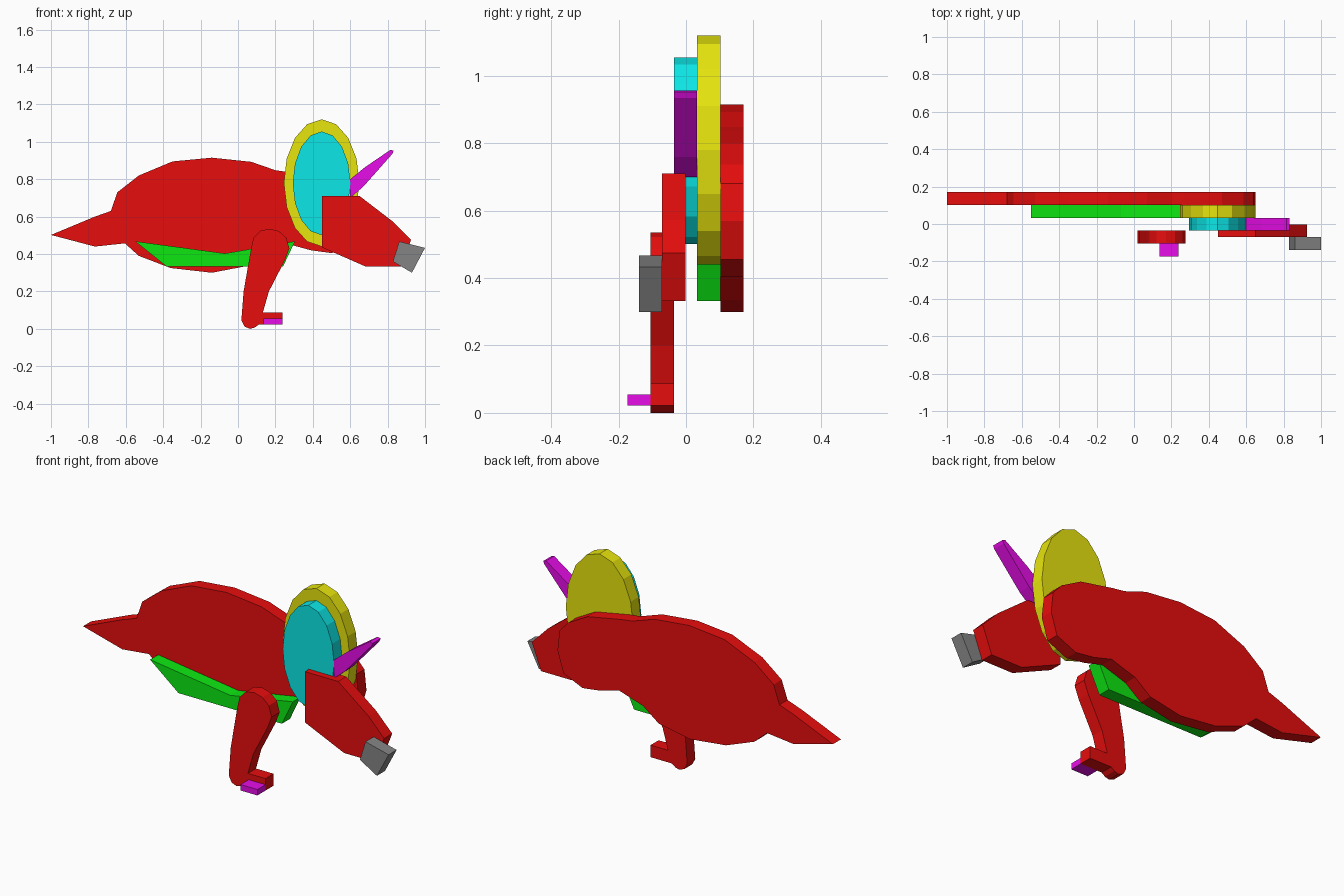
import bpy, bmesh, math

T = 0.069  # thickness of every layer


def colour(name, r, g, b):
    m = bpy.data.materials.new(name)
    m.diffuse_color = (r, g, b, 1)
    return m


red = colour("red", 0.8, 0.004, 0.004)
green = colour("green", 0.004, 0.8, 0.006)
yellow = colour("yellow", 0.8, 0.78, 0.004)
cyan = colour("cyan", 0.004, 0.8, 0.8)
magenta = colour("magenta", 0.8, 0.004, 0.8)
grey = colour("grey", 0.23, 0.23, 0.23)


def slab(name, outline, layer, mat):
    """Extrude an x-z outline into a flat layer; layer 0 is the rearmost."""
    front = 0.102 - layer * T / 2
    bm = bmesh.new()
    face = bm.faces.new([bm.verts.new((x, front, z)) for x, z in outline])
    ext = bmesh.ops.extrude_face_region(bm, geom=[face])
    moved = [v for v in ext["geom"] if isinstance(v, bmesh.types.BMVert)]
    bmesh.ops.translate(bm, verts=moved, vec=(0, T, 0))
    bmesh.ops.recalc_face_normals(bm, faces=bm.faces)
    mesh = bpy.data.meshes.new(name)
    bm.to_mesh(mesh)
    bm.free()
    mesh.materials.append(mat)
    ob = bpy.data.objects.new(name, mesh)
    bpy.context.collection.objects.link(ob)
    return ob


def ellipse(cx, cz, rx, rz, n=16):
    return [(cx + rx * math.sin(2 * math.pi * i / n),
             cz + rz * math.cos(2 * math.pi * i / n)) for i in range(n)]


# Body with tail on the left and rounded neck on the right
slab("body", [
    (-1, .502), (-.765, .6), (-.68, .63), (-.645, .73), (-.53, .82),
    (-.35, .895), (-.14, .915), (.07, .893), (.2, .848), (.27, .838),
    (.47, .80), (.585, .737), (.638, .68), (.65, .57), (.615, .455),
    (.5, .405), (.39, .42), (.28, .45), (.137, .405), (.044, .335),
    (-.14, .30), (-.36, .325), (-.53, .39), (-.605, .457), (-.765, .44)],
    0, red)

# Belly plate
slab("belly", [(-.55, .468), (-.07, .403), (.305, .468), (.24, .332),
               (-.38, .332)], 2, green)

# Neck frill and its inner disc
slab("frill_rim", ellipse(.447, .78, .202, .34), 2, yellow)
slab("frill_disc", ellipse(.447, .778, .154, .277), 4, cyan)

# Horn
slab("horn", [(.60, .80), (.68, .865), (.815, .957), (.832, .952),
              (.825, .935), (.67, .76), (.60, .70)], 4, magenta)

# Head and snout
slab("head", [(.45, .71), (.65, .71), (.83, .572), (.925, .475),
              (.87, .332), (.685, .332), (.45, .435)], 5, red)
slab("beak", [(.862, .467), (1, .433), (.93, .30), (.828, .36)], 7, grey)

# Leg with foot, and the claw on it
slab("leg", [
    (.07, .43), (.083, .487), (.12, .525), (.17, .535), (.22, .522),
    (.258, .487), (.275, .43), (.25, .365), (.165, .2), (.133, .087),
    (.238, .087), (.238, .022), (.11, .022), (.09, .007), (.065, 0),
    (.035, .012), (.018, .045), (.03, .2)], 6, red)
slab("claw", [(.137, .022), (.238, .022), (.238, .054), (.137, .054)],
     8, magenta)
